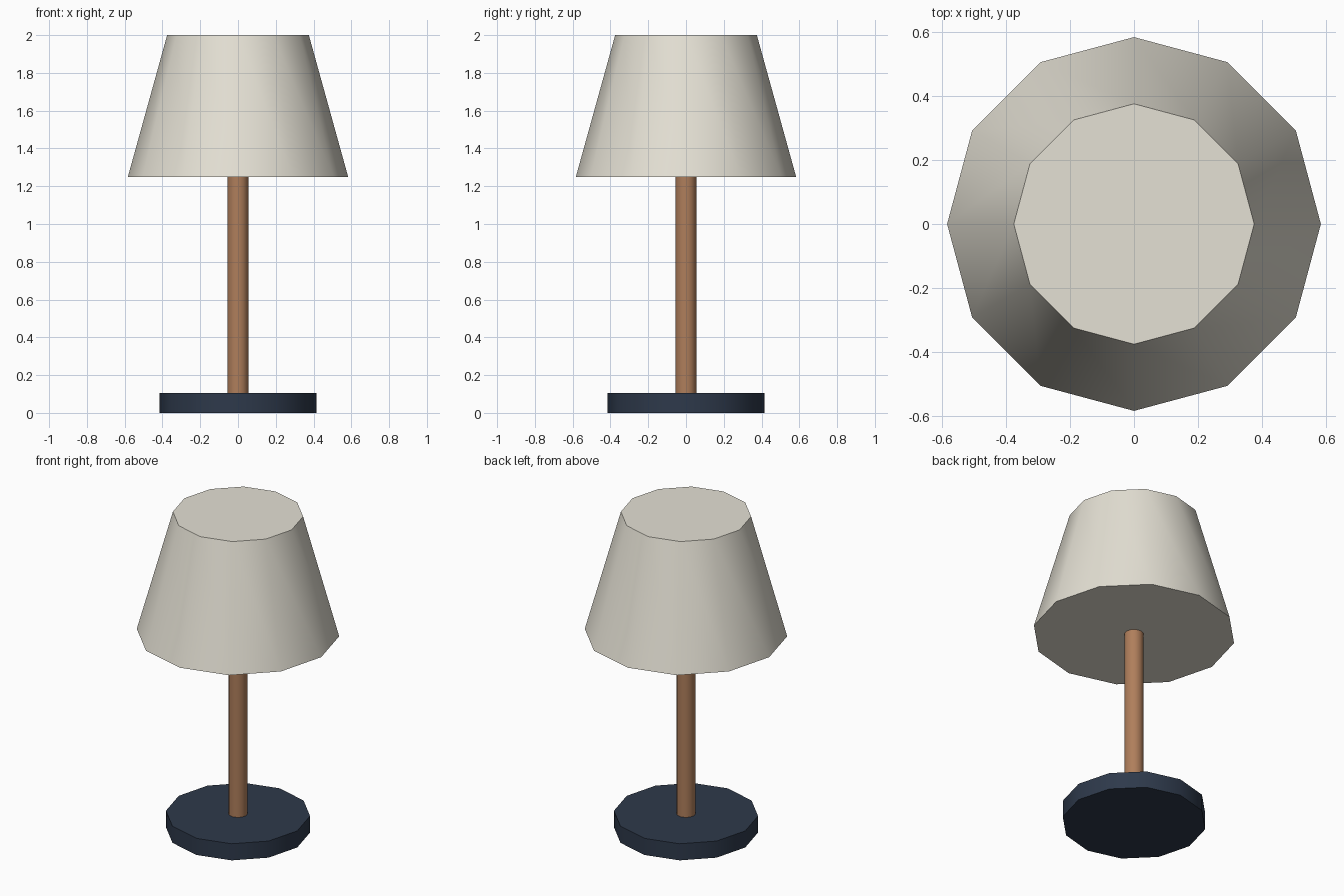
import bpy
import math

if "Cube" in bpy.data.objects:
    bpy.data.objects.remove(bpy.data.objects["Cube"])

SIDES = 12


def material(name, color):
    mat = bpy.data.materials.new(name)
    mat.diffuse_color = (*color, 1.0)
    mat.use_nodes = True
    mat.node_tree.nodes["Principled BSDF"].inputs["Base Color"].default_value = mat.diffuse_color
    return mat


def frustum(name, r_bottom, r_top, z0, z1, mat):
    bpy.ops.mesh.primitive_cone_add(
        vertices=SIDES, radius1=r_bottom, radius2=r_top,
        depth=z1 - z0, location=(0, 0, (z0 + z1) / 2))
    obj = bpy.context.object
    obj.name = name
    obj.data.materials.append(mat)
    bpy.ops.object.shade_smooth_by_angle(angle=math.radians(40))
    return obj


navy = material("navy", (0.027, 0.041, 0.07))
wood = material("wood", (0.43, 0.21, 0.105))
cream = material("cream", (0.78, 0.75, 0.66))

# Round foot
frustum("base", 0.415, 0.415, 0.0, 0.105, navy)
# Stem, reaching slightly into the base and shade
frustum("pole", 0.056, 0.056, 0.09, 1.27, wood)
# Closed tapered shade
frustum("lampshade", 0.583, 0.375, 1.25, 2.0, cream)
